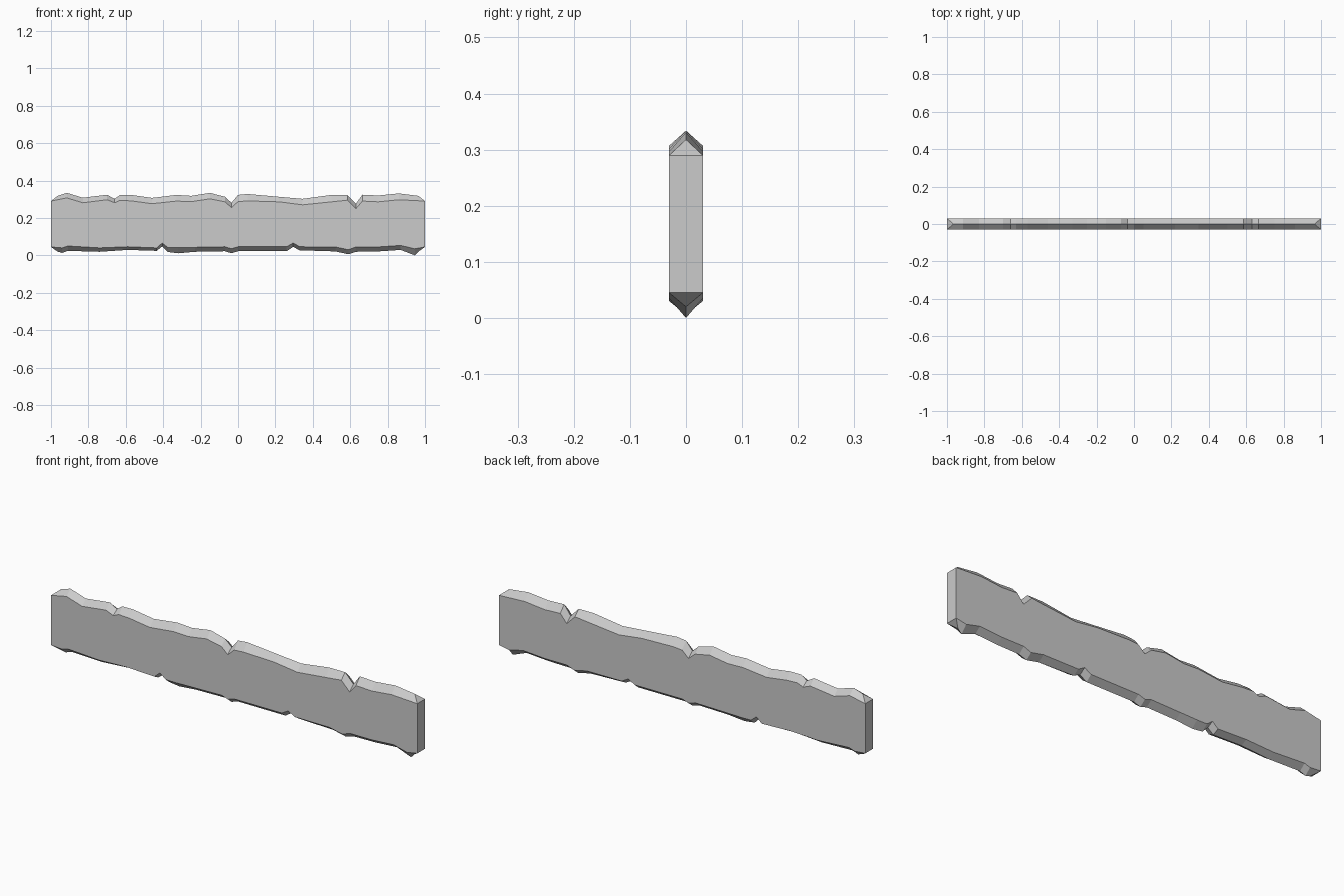
import bpy, bmesh

HALF_T = 0.03      # half thickness of the plank
END_INSET = 0.035  # ridge stops short of the flat ends

# Worn edges: (x, shoulder z, ridge z), running left to right
TOP = [(-1, .29, .318), (-.915, .307, .334), (-.83, .281, .308), (-.70, .297, .324),
       (-.66, .281, .302), (-.63, .294, .323), (-.57, .291, .323), (-.46, .276, .307),
       (-.33, .29, .323), (-.25, .287, .318), (-.15, .302, .334), (-.07, .286, .313),
       (-.035, .255, .281), (0, .287, .323), (.05, .291, .328), (.22, .286, .313),
       (.345, .27, .302), (.50, .286, .323), (.585, .295, .323), (.63, .249, .276),
       (.665, .29, .324), (.75, .286, .32), (.86, .297, .331), (1, .29, .318)]
BOTTOM = [(-1, .045, .02), (-.94, .04, .013), (-.91, .05, .024), (-.74, .04, .019),
          (-.59, .046, .029), (-.435, .04, .024), (-.405, .066, .048), (-.375, .042, .018),
          (-.32, .041, .011), (-.23, .043, .019), (-.07, .046, .022), (-.035, .035, .011),
          (0, .046, .022), (.26, .046, .022), (.295, .066, .045), (.33, .046, .027),
          (.52, .045, .021), (.59, .03, .006), (.63, .045, .019), (.75, .045, .021),
          (.87, .053, .029), (.945, .035, 0), (1, .045, .02)]

bm = bmesh.new()


def edge_rows(points):
    """Front shoulder, ridge and back shoulder vertices of one worn edge."""
    front = [bm.verts.new((x, -HALF_T, s)) for x, s, r in points]
    back = [bm.verts.new((x, HALF_T, s)) for x, s, r in points]
    lim = 1 - END_INSET
    ridge = [bm.verts.new((max(-lim, min(lim, x)), 0, r)) for x, s, r in points]
    return front, ridge, back


rows = [edge_rows(TOP), edge_rows(BOTTOM)]

# Bevelled strips and end facets along the top and bottom
for front, ridge, back in rows:
    for side in (front, back):
        for i in range(len(ridge) - 1):
            bm.faces.new((side[i], side[i + 1], ridge[i + 1], ridge[i]))
    for e in (0, -1):
        bm.faces.new((front[e], back[e], ridge[e]))

# Flat front and back panels
(tf, tr, tb), (bf, br, bb) = rows
bm.faces.new(bf + tf[::-1])
bm.faces.new(bb + tb[::-1])

# Flat ends
for e in (0, -1):
    bm.faces.new((tf[e], tb[e], bb[e], bf[e]))

bmesh.ops.recalc_face_normals(bm, faces=bm.faces)
mesh = bpy.data.meshes.new("worn_plank")
bm.to_mesh(mesh)
bm.free()
bpy.context.collection.objects.link(bpy.data.objects.new("worn_plank", mesh))
